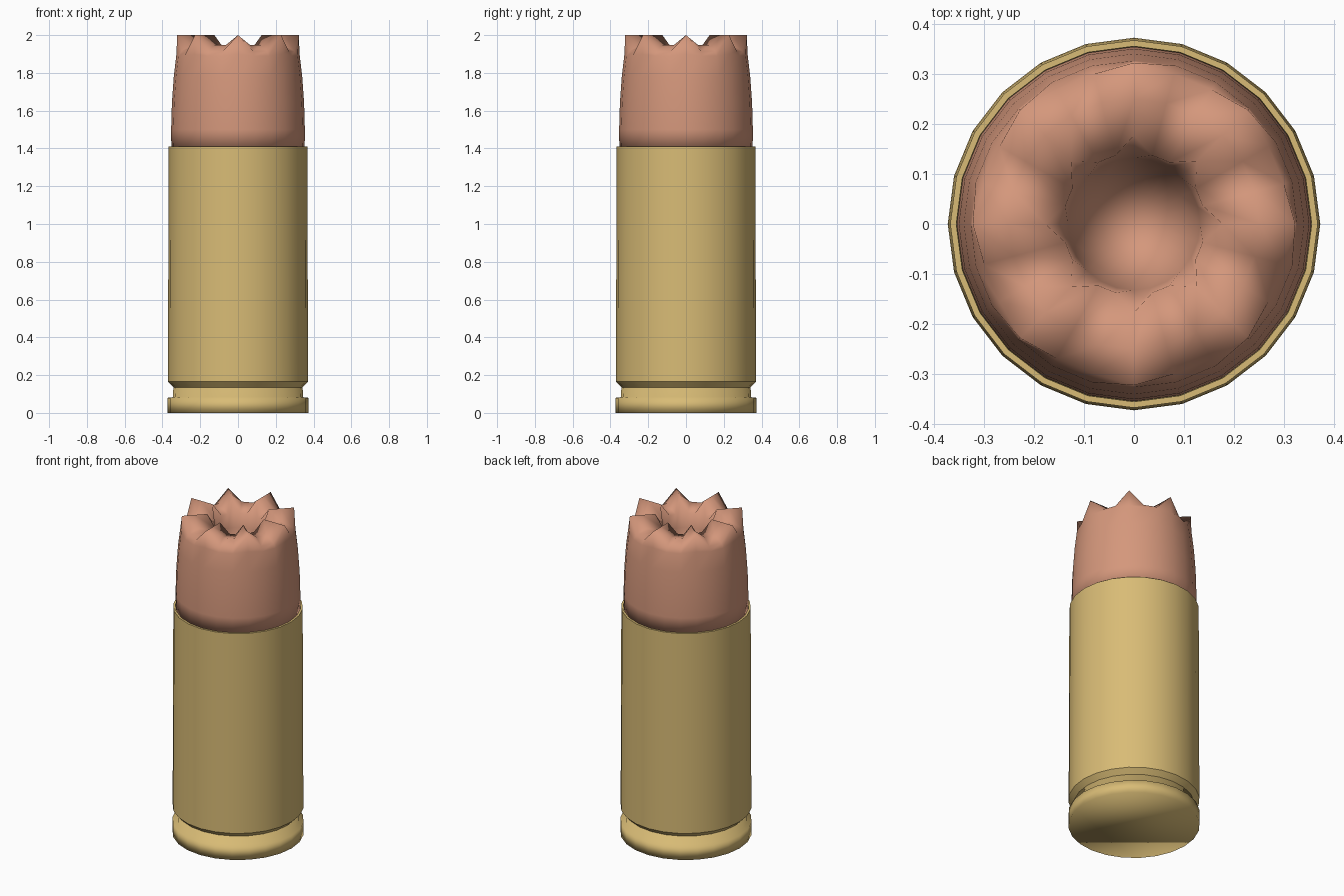
import bpy, bmesh, math

SIDES = 24
cube = bpy.data.objects.get("Cube")
if cube:
    bpy.data.objects.remove(cube, do_unlink=True)


def material(name, rgb):
    mat = bpy.data.materials.new(name)
    mat.use_nodes = True
    mat.diffuse_color = (*rgb, 1)
    mat.node_tree.nodes["Principled BSDF"].inputs["Base Color"].default_value = (*rgb, 1)
    return mat


def lathe(name, rings, mat, sharp_angle=180):
    """Skin a list of rings; a ring is (radius, z) or a pair of these: valley, tooth."""
    bm = bmesh.new()
    loops = []
    for ring in rings:
        loop = []
        for i in range(SIDES):
            point = ring
            if isinstance(ring[0], tuple):
                point = ring[1] if i % 3 == 0 else ring[0]
            a = math.tau * i / SIDES
            loop.append(bm.verts.new((point[0] * math.cos(a), point[0] * math.sin(a), point[1])))
        loops.append(loop)
    for low, high in zip(loops, loops[1:]):
        for i in range(SIDES):
            j = (i + 1) % SIDES
            bm.faces.new((low[i], low[j], high[j], high[i]))
    bm.faces.new(loops[0][::-1])
    bm.faces.new(loops[-1])
    mesh = bpy.data.meshes.new(name)
    bm.to_mesh(mesh)
    bm.free()
    mesh.materials.append(mat)
    obj = bpy.data.objects.new(name, mesh)
    bpy.context.collection.objects.link(obj)
    mesh.shade_smooth()
    if sharp_angle < 180:
        mesh.set_sharp_from_angle(angle=math.radians(sharp_angle))
    return obj


brass = material("brass", (0.69, 0.50, 0.18))
copper = material("copper", (0.66, 0.31, 0.20))

# Extractor rim and groove at the foot of the case
lathe("case_rim", [(0.372, 0), (0.372, 0.08), (0.345, 0.083), (0.342, 0.135)], brass)

# Straight case wall with a chamfered foot and a thin open mouth
lathe("case_body", [(0.342, 0.135), (0.371, 0.165), (0.367, 1.41),
                    (0.355, 1.41), (0.353, 1.38)], brass, 40)

# Hollow-point bullet: rounded side, eight radial teeth, bowl-shaped cavity
lathe("bullet", [
    (0.353, 1.40), (0.354, 1.50), (0.350, 1.64), (0.340, 1.78),
    ((0.327, 1.89), (0.326, 1.90)),
    ((0.310, 1.915), (0.322, 2.0)),
    ((0.250, 1.947), (0.250, 2.0)),
    ((0.142, 1.925), (0.177, 2.0)),
    (0.132, 1.84), (0.110, 1.74), (0.065, 1.67), (0.02, 1.65),
], copper)
